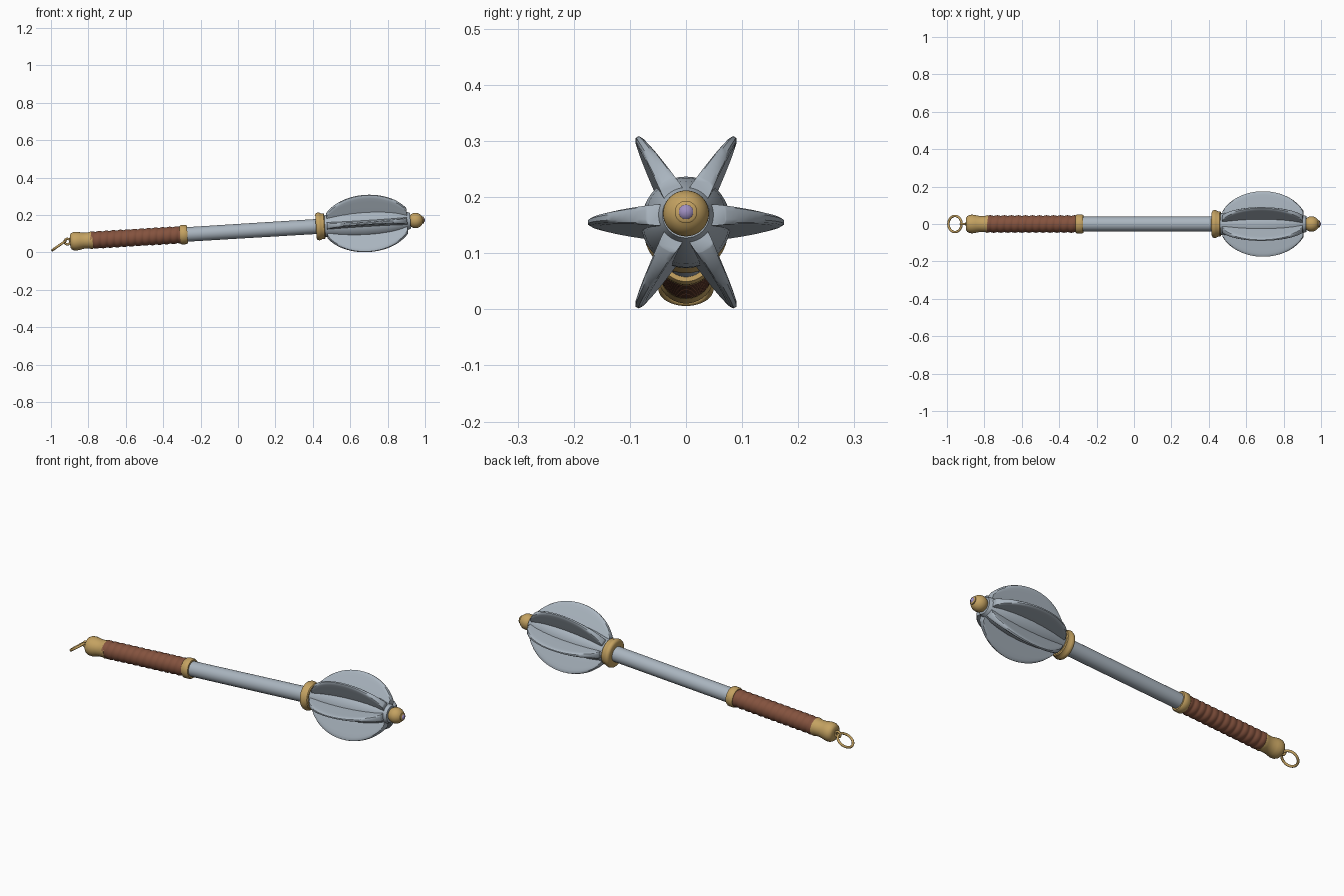
import bpy, bmesh, math
from mathutils import Matrix, Vector

if "Cube" in bpy.data.objects:
    bpy.data.objects.remove(bpy.data.objects["Cube"])

def material(name, rgb):
    m = bpy.data.materials.new(name)
    m.diffuse_color = (*rgb, 1)
    m.use_nodes = True
    m.node_tree.nodes["Principled BSDF"].inputs["Base Color"].default_value = m.diffuse_color
    return m

STEEL = material("steel", (0.40, 0.46, 0.52))
GOLD = material("gold", (0.55, 0.36, 0.12))
LEATHER = material("brown leather", (0.23, 0.085, 0.048))
GEM = material("violet gem", (0.34, 0.27, 0.52))

# The whole weapon is modelled along local x (0 = head centre), then tilted
HEAD_X = 0.69
POSE = Matrix.Translation((HEAD_X, 0, 0.155)) @ Matrix.Rotation(-math.atan(0.061), 4, 'Y')

def finish(obj, mat, angle=40):
    obj.data.materials.append(mat)
    bpy.ops.object.select_all(action='DESELECT')
    obj.select_set(True)
    bpy.context.view_layer.objects.active = obj
    bpy.ops.object.shade_smooth_by_angle(angle=math.radians(angle))

def loft(name, loops, mat, pose=POSE, angle=40):
    """Skin a row of closed loops and cap both ends."""
    bm = bmesh.new()
    rows = [[bm.verts.new(pose @ Vector(p)) for p in loop] for loop in loops]
    for a, b in zip(rows, rows[1:]):
        n = len(a)
        for i in range(n):
            j = (i + 1) % n
            bm.faces.new((a[i], a[j], b[j], b[i]))
    bm.faces.new(rows[0][::-1])
    bm.faces.new(rows[-1])
    bmesh.ops.recalc_face_normals(bm, faces=bm.faces)
    mesh = bpy.data.meshes.new(name)
    bm.to_mesh(mesh)
    bm.free()
    obj = bpy.data.objects.new(name, mesh)
    bpy.context.collection.objects.link(obj)
    finish(obj, mat, angle)
    return obj

def lathe(name, profile, mat, sides=40, angle=40):
    """Revolve (x, radius) points; x is in front-elevation units."""
    loops = []
    for x, r in profile:
        loops.append([(x - HEAD_X, r * math.cos(2 * math.pi * k / sides),
                       r * math.sin(2 * math.pi * k / sides)) for k in range(sides)])
    return loft(name, loops, mat, angle=angle)

def ball(x, r, start, end, steps=14):
    """Profile of a sphere between two angles measured from the -x pole."""
    return [(x - r * math.cos(math.radians(start + (end - start) * i / steps)),
             r * math.sin(math.radians(start + (end - start) * i / steps)))
            for i in range(steps + 1)]

# Shaft
lathe("shaft", [(-0.80, 0.038), (0.45, 0.040)], STEEL)

# Leather grip with a spiral wrap
G0, G1, TURNS, SIDES = -0.79, -0.30, 13, 32
loops = []
for i in range(TURNS * 8 + 1):
    x = G0 + (G1 - G0) * i / (TURNS * 8)
    loop = []
    for k in range(SIDES):
        a = 2 * math.pi * k / SIDES
        r = 0.0425 + 0.0045 * abs(math.sin(math.pi * i / 8 + a / 2))
        loop.append((x - HEAD_X, r * math.cos(a), r * math.sin(a)))
    loops.append(loop)
loft("grip", loops, LEATHER, angle=50)

# Gold fittings along the shaft
lathe("grip_band", [(-0.312, 0.040), (-0.312, 0.047), (-0.306, 0.052), (-0.280, 0.052),
                    (-0.272, 0.047), (-0.272, 0.036)], GOLD)
lathe("pommel", [(-0.902, 0.014), (-0.900, 0.034), (-0.894, 0.043), (-0.882, 0.049),
                 (-0.866, 0.050), (-0.848, 0.047), (-0.830, 0.043), (-0.800, 0.043),
                 (-0.788, 0.047), (-0.780, 0.046), (-0.780, 0.036)], GOLD)
lathe("collar", [(0.416, 0.038), (0.416, 0.064), (0.421, 0.072), (0.430, 0.075),
                 (0.440, 0.073), (0.448, 0.068), (0.460, 0.068), (0.464, 0.064),
                 (0.464, 0.040)], GOLD)

# Head core
lathe("head_core", [(0.455, 0.056), (0.50, 0.063), (0.55, 0.071), (0.61, 0.077),
                    (0.68, 0.080), (0.75, 0.078), (0.81, 0.072), (0.86, 0.063),
                    (0.90, 0.051), (0.922, 0.042), (0.922, 0.02)], STEEL)

# Six rounded flanges, thick at the root and thin at the rim
def flange(index):
    turn = POSE @ Matrix.Rotation(math.radians(60 * index), 4, 'X')
    loops, steps = [], 32
    for i in range(steps + 1):
        s = -0.215 * math.cos(math.pi * i / steps)
        rim = 0.175 * math.sqrt(1 - (s / 0.235) ** 2)
        side = []
        for f in (0, 0.3, 0.55, 0.75, 0.88, 0.96, 1):
            r = 0.03 + (rim - 0.03) * f
            t = 0.019 - 0.095 * max(0, r - 0.05)
            if f > 0.9:
                t *= 0.85 if f < 1 else 0.45
            side.append((r, t))
        loops.append([(s, r, t) for r, t in side] + [(s, r, -t) for r, t in side[::-1]])
    loft("flange_%d" % (index + 1), loops, STEEL, pose=turn, angle=35)

for i in range(6):
    flange(i)

# Finial with a set gem
lathe("finial", [(0.908, 0.030), (0.914, 0.030)] + ball(0.950, 0.041, 32, 152)
      + [(0.991, 0.020), (0.994, 0.016)], GOLD)
lathe("finial_gem", ball(0.984, 0.0165, 60, 179, 8), GEM, sides=24)

# Lug and hanging ring at the butt
def torus(name, loc, rot, major, minor):
    bpy.ops.mesh.primitive_torus_add(location=loc, rotation=rot, major_radius=major,
                                     minor_radius=minor, major_segments=40, minor_segments=12)
    obj = bpy.context.object
    obj.name = name
    finish(obj, GOLD, 60)

torus("ring_lug", (-0.912, 0, 0.058), (math.pi / 2, 0, 0), 0.015, 0.006)
torus("hanging_ring", (-0.957, 0, 0.037), (0, math.radians(-35), 0), 0.043, 0.0065)
